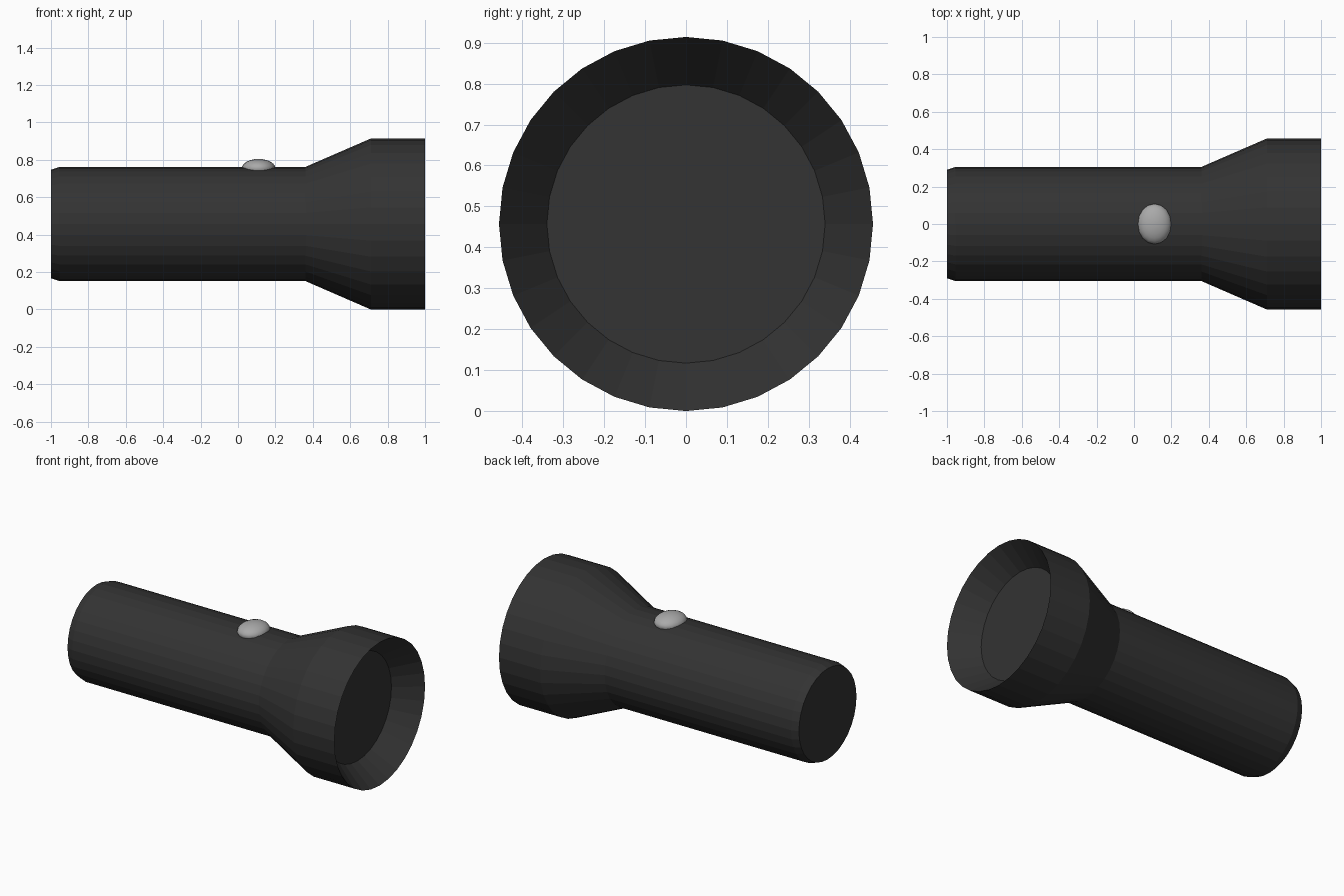
import bpy, bmesh, math
from mathutils import Matrix

cube = bpy.data.objects.get("Cube")
if cube:
    bpy.data.objects.remove(cube, do_unlink=True)

SIDES = 32
AXIS_Z = 0.457


def material(name, value):
    mat = bpy.data.materials.new(name)
    mat.use_nodes = True
    colour = (value, value, value, 1)
    mat.diffuse_color = colour
    mat.node_tree.nodes["Principled BSDF"].inputs["Base Color"].default_value = colour
    return mat


def finish(name, bm, mat):
    bmesh.ops.recalc_face_normals(bm, faces=bm.faces)
    mesh = bpy.data.meshes.new(name)
    bm.to_mesh(mesh)
    bm.free()
    mesh.materials.append(mat)
    obj = bpy.data.objects.new(name, mesh)
    bpy.context.collection.objects.link(obj)
    return obj


def lathe(name, profile, mat):
    """Rings of (x, radius) around the long axis, capped at both ends."""
    bm = bmesh.new()
    rings = []
    for x, r in profile:
        angles = [math.tau * i / SIDES for i in range(SIDES)]
        rings.append([bm.verts.new((x, r * math.sin(a), AXIS_Z + r * math.cos(a)))
                      for a in angles])
    for a, b in zip(rings, rings[1:]):
        for i in range(SIDES):
            j = (i + 1) % SIDES
            bm.faces.new((a[i], a[j], b[j], b[i]))
    bm.faces.new(rings[0])
    bm.faces.new(rings[-1])
    return finish(name, bm, mat)


black = material("black plastic", 0.033)
grey = material("light grey", 0.4)

# Handle, flared head and recessed lens in one turned shell
lathe("torch_body", [(-1, 0.29), (-0.955, 0.305), (0.36, 0.305),
                     (0.71, 0.457), (1, 0.457), (0.845, 0.34)], black)

# Flattened switch button on top of the handle
bm = bmesh.new()
bmesh.ops.create_uvsphere(bm, u_segments=16, v_segments=12, radius=1)
bmesh.ops.transform(bm, verts=bm.verts, matrix=Matrix.Translation((0.11, 0, 0.755))
                    @ Matrix.Diagonal((0.09, 0.108, 0.05, 1)))
button = finish("switch_button", bm, grey)
for poly in button.data.polygons:
    poly.use_smooth = True
